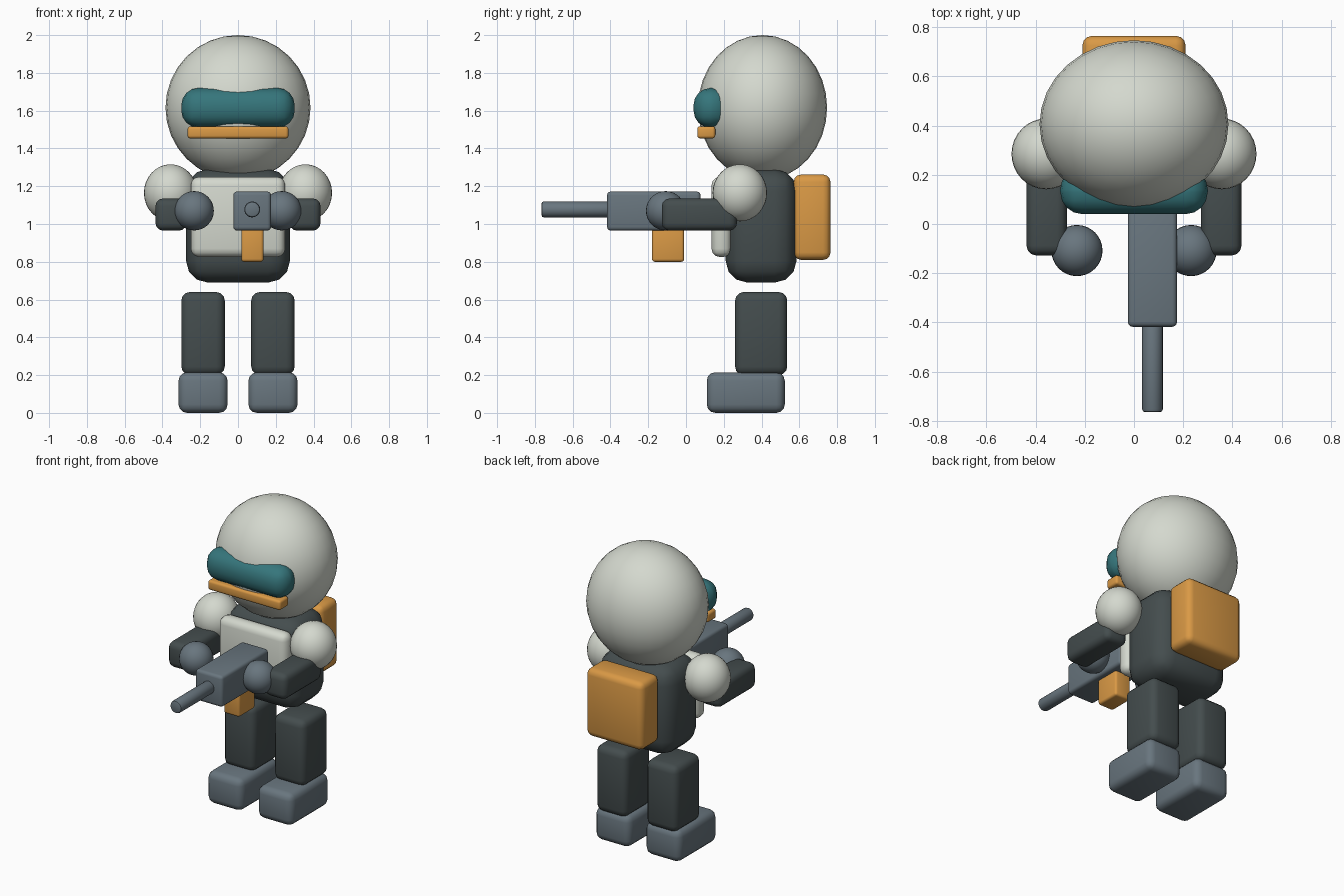
import bpy
import math

default = bpy.data.objects.get("Cube")
if default:
    bpy.data.objects.remove(default, do_unlink=True)


def material(name, rgb):
    mat = bpy.data.materials.new(name)
    mat.use_nodes = True
    colour = (*rgb, 1)
    mat.diffuse_color = colour
    mat.node_tree.nodes["Principled BSDF"].inputs["Base Color"].default_value = colour
    return mat


shell_white = material("shell_white", (0.66, 0.69, 0.62))
dark_suit = material("dark_suit", (0.058, 0.074, 0.076))
steel_grey = material("steel_grey", (0.14, 0.18, 0.21))
orange = material("orange", (0.70, 0.32, 0.06))
teal = material("teal", (0.036, 0.18, 0.20))


def finish(name, mat, bevel=0, segments=3):
    """Name, colour, round and smooth the active object."""
    obj = bpy.context.object
    obj.name = name
    obj.data.materials.append(mat)
    bpy.ops.object.transform_apply(location=False, rotation=True, scale=True)
    if bevel:
        mod = obj.modifiers.new("rounding", "BEVEL")
        mod.width = bevel
        mod.segments = segments
        mod.limit_method = "ANGLE"
        bpy.ops.object.modifier_apply(modifier=mod.name)
    bpy.ops.object.shade_smooth_by_angle(angle=math.radians(35))
    return obj


def box(name, mat, xs, ys, zs, bevel, segments=3):
    """Rounded box given by its extent on each axis."""
    spans = (xs, ys, zs)
    bpy.ops.mesh.primitive_cube_add(size=1, location=[(a + b) / 2 for a, b in spans])
    bpy.context.object.scale = [b - a for a, b in spans]
    return finish(name, mat, bevel, segments)


def ball(name, mat, centre, radii):
    bpy.ops.mesh.primitive_uv_sphere_add(segments=32, ring_count=16, radius=1, location=centre)
    bpy.context.object.scale = radii
    return finish(name, mat)


# Head and face
ball("head", shell_white, (0, 0.405, 1.616), (0.384, 0.342, 0.384))
box("visor", teal, (-0.3, 0.3), (0.04, 0.23), (1.51, 1.72), 0.09, 4)
box("mouth_bar", orange, (-0.267, 0.267), (0.06, 0.155), (1.453, 1.517), 0.015)

# Body
box("torso", dark_suit, (-0.275, 0.275), (0.21, 0.585), (0.69, 1.29), 0.115)
box("chest_plate", shell_white, (-0.25, 0.25), (0.135, 0.24), (0.825, 1.25), 0.045)
box("backpack", orange, (-0.21, 0.21), (0.57, 0.765), (0.81, 1.262), 0.04)

# Limbs on both sides
for side, s in (("left", 1), ("right", -1)):
    def span(inner, outer):
        return sorted((s * inner, s * outer))

    ball(f"{side}_shoulder", shell_white, (s * 0.357, 0.285, 1.165), (0.141, 0.144, 0.151))
    box(f"{side}_arm", dark_suit, span(0.272, 0.437), (-0.128, 0.27), (0.965, 1.135), 0.04)
    ball(f"{side}_hand", steel_grey, (s * 0.232, -0.108, 1.07), (0.104, 0.104, 0.104))
    box(f"{side}_leg", dark_suit, span(0.07, 0.3), (0.26, 0.536), (0.2, 0.64), 0.045)
    box(f"{side}_foot", steel_grey, span(0.055, 0.315), (0.11, 0.523), (0, 0.215), 0.045)

# Blaster held in front
box("blaster_body", steel_grey, (-0.025, 0.175), (-0.418, 0.077), (0.965, 1.172), 0.02)
box("blaster_grip", orange, (0.018, 0.135), (-0.18, -0.01), (0.8, 1.0), 0.015)
bpy.ops.mesh.primitive_cylinder_add(vertices=24, radius=0.042, depth=0.385,
                                    location=(0.075, -0.5725, 1.077),
                                    rotation=(math.pi / 2, 0, 0))
finish("blaster_barrel", steel_grey, 0.012, 2)
